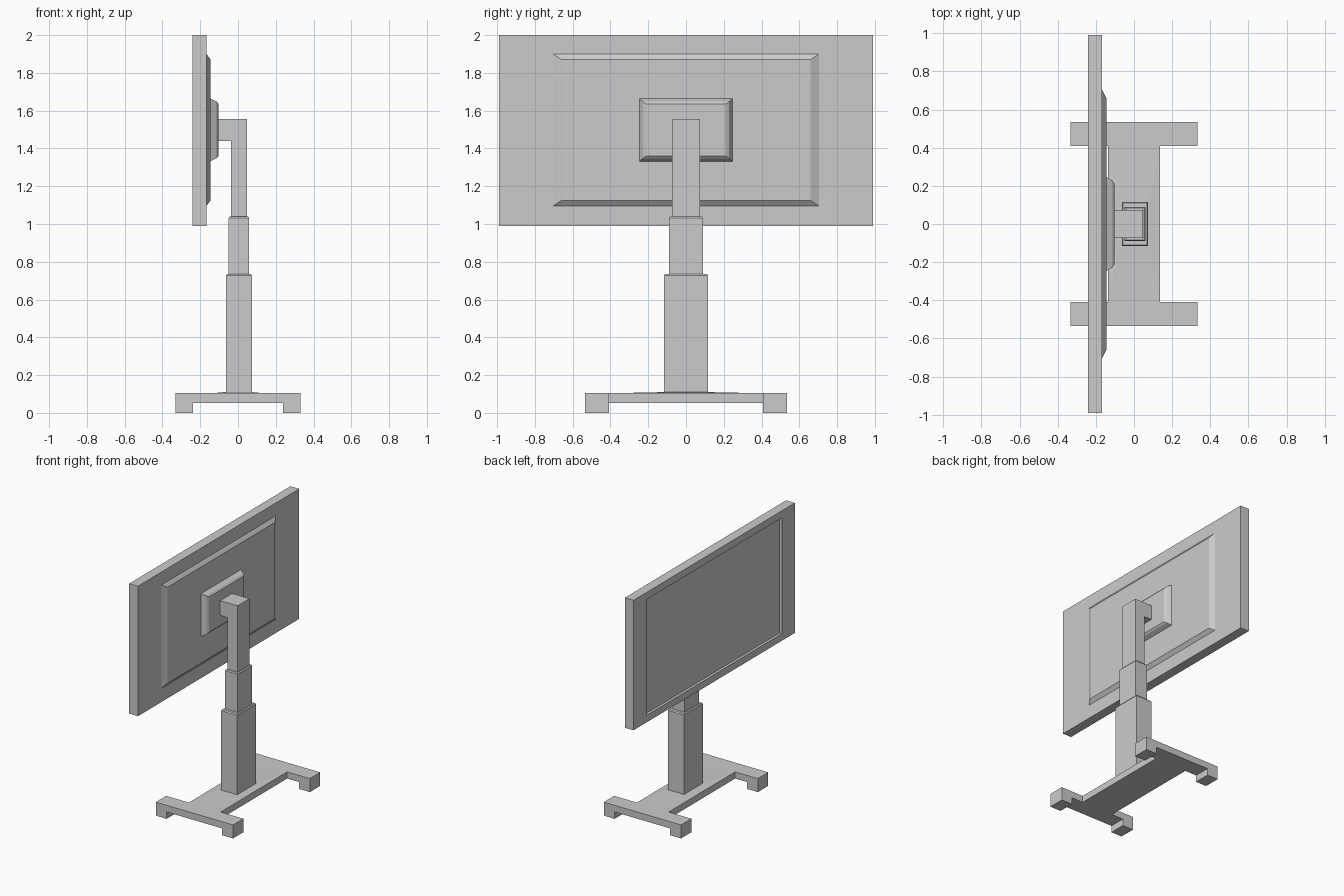
import bpy
import bmesh
from mathutils import Vector

if "Cube" in bpy.data.objects:
    bpy.data.objects.remove(bpy.data.objects["Cube"])


def finish(name, bm):
    bmesh.ops.recalc_face_normals(bm, faces=bm.faces)
    mesh = bpy.data.meshes.new(name)
    bm.to_mesh(mesh)
    bm.free()
    obj = bpy.data.objects.new(name, mesh)
    bpy.context.collection.objects.link(obj)
    return obj


def loft(name, axis, sections):
    """Join rectangles (position, centre a, centre b, half a, half b) along x or z."""
    bm = bmesh.new()
    rings = []
    for t, ca, cb, ha, hb in sections:
        ring = []
        for sa, sb in ((-1, -1), (1, -1), (1, 1), (-1, 1)):
            a, b = ca + sa * ha, cb + sb * hb
            ring.append(bm.verts.new((t, a, b) if axis == 'x' else (a, b, t)))
        rings.append(ring)
    for r0, r1 in zip(rings, rings[1:]):
        for i in range(4):
            j = (i + 1) % 4
            bm.faces.new((r0[i], r0[j], r1[j], r1[i]))
    bm.faces.new(rings[0])
    bm.faces.new(rings[-1])
    return finish(name, bm)


def extrude(name, points, direction):
    """Push a flat outline along a direction."""
    bm = bmesh.new()
    face = bm.faces.new([bm.verts.new(p) for p in points])
    new = bmesh.ops.extrude_face_region(bm, geom=[face])['geom']
    verts = [v for v in new if isinstance(v, bmesh.types.BMVert)]
    bmesh.ops.translate(bm, verts=verts, vec=Vector(direction))
    return finish(name, bm)


# Screen housing facing -x, with bezel and sunken display
SZ = 1.495
loft('screen', 'x', [(-0.167, 0, SZ, 0.99, 0.505),
                     (-0.242, 0, SZ, 0.99, 0.505),
                     (-0.242, 0, SZ, 0.83, 0.45),
                     (-0.222, 0, SZ, 0.83, 0.45)])

# Raised back panel and mounting plate with sloped edges
loft('back_panel', 'x', [(-0.167, 0, 1.498, 0.703, 0.402),
                         (-0.145, 0, 1.498, 0.66, 0.373)])
loft('mount_plate', 'x', [(-0.145, 0, 1.498, 0.247, 0.166),
                          (-0.113, 0, 1.498, 0.228, 0.150),
                          (-0.102, 0, 1.498, 0.21, 0.137)])

# Bent upper arm
arm = [(-0.102, 1.44), (-0.037, 1.44), (-0.037, 1.03),
       (0.048, 1.03), (0.048, 1.555), (-0.102, 1.555)]
extrude('upper_arm', [(x, -0.073, z) for x, z in arm], (0, 0.146, 0))

# Telescoping posts with a slight chamfer at the top
for name, z0, z1, hx, hy in (('middle_post', 0.73, 1.04, 0.054, 0.089),
                             ('lower_post', 0.1, 0.735, 0.069, 0.116)):
    loft(name, 'z', [(z0, 0.005, 0, hx, hy),
                     (z1 - 0.008, 0.005, 0, hx, hy),
                     (z1, 0.005, 0, hx - 0.006, hy - 0.006)])

# H-shaped base, slightly crowned around the post
quarter = [(0.137, 0.408), (0.332, 0.408), (0.332, 0.535)]
outline = (quarter + [(-x, y) for x, y in reversed(quarter)]
           + [(-x, -y) for x, y in quarter]
           + [(x, -y) for x, y in reversed(quarter)])
extrude('base', [(x, y, 0.053) for x, y in outline], (0, 0, 0.052))
loft('base_crown', 'z', [(0.104, 0, 0, 0.136, 0.4), (0.11, 0, 0, 0.075, 0.12)])

# Four feet
for sx in (-1, 1):
    for sy in (-1, 1):
        loft('foot', 'z', [(0, sx * 0.285, sy * 0.4715, 0.047, 0.0635),
                           (0.053, sx * 0.285, sy * 0.4715, 0.047, 0.0635)])
